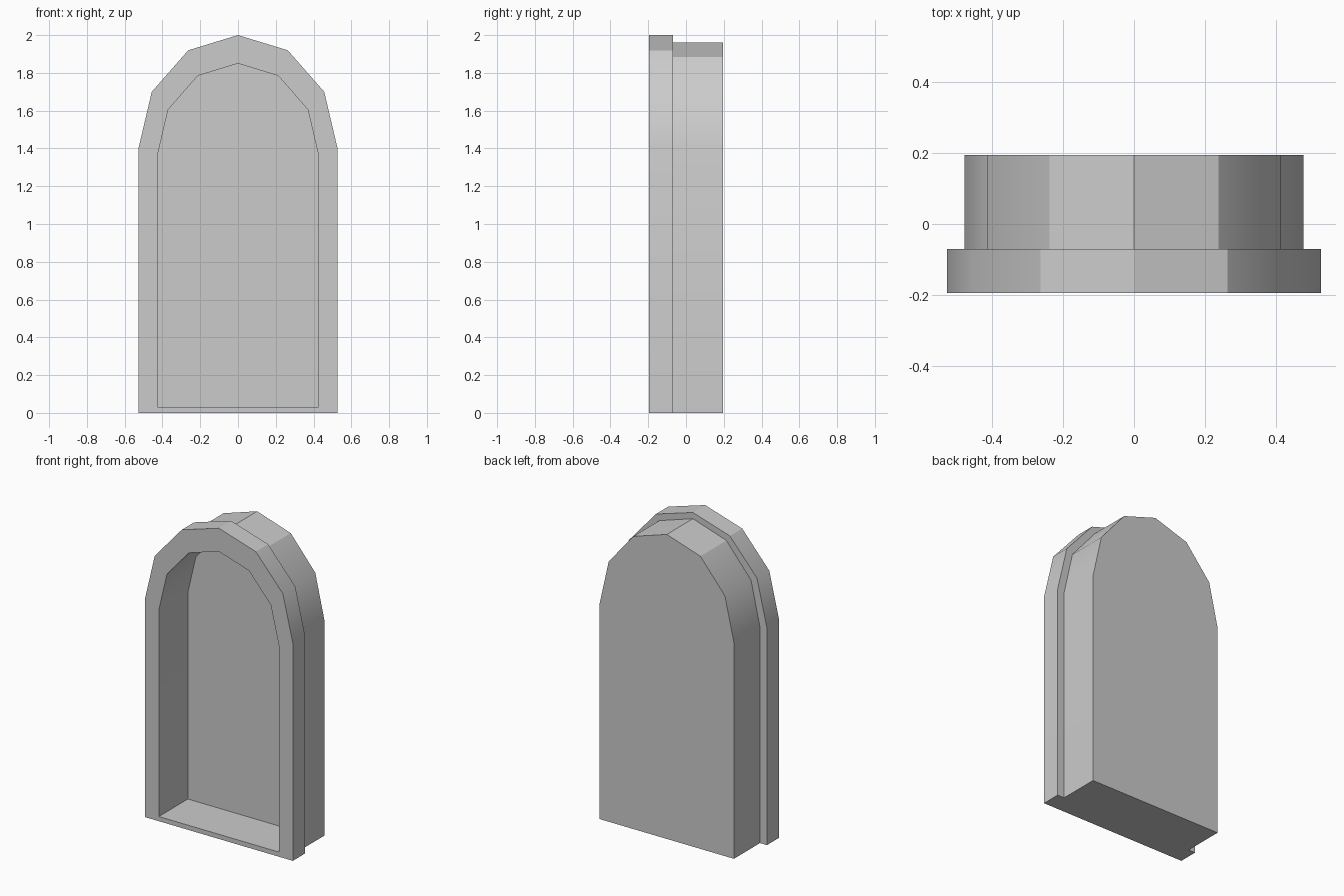
import bpy, bmesh, math

if "Cube" in bpy.data.objects:
    bpy.data.objects.remove(bpy.data.objects["Cube"])


def arch_loop(bm, half_w, bottom, spring, top, y):
    """Arched outline: two feet plus a six-segment half ellipse."""
    pts = [(half_w, bottom)]
    for i in range(7):
        a = math.pi * i / 6
        pts.append((half_w * math.cos(a), spring + (top - spring) * math.sin(a)))
    pts.append((-half_w, bottom))
    return [bm.verts.new((x, y, z)) for x, z in pts]


FRAME = (0.527, 0.0, 1.40, 2.0)
BODY = (0.478, 0.0, 1.39, 1.96)
OPENING = (0.427, 0.03, 1.36, 1.85)

bm = bmesh.new()
# Outlines in order: back panel, step, front frame, recess
loops = [arch_loop(bm, *shape, y) for shape, y in (
    (BODY, 0.195), (BODY, -0.07), (FRAME, -0.07),
    (FRAME, -0.195), (OPENING, -0.195), (OPENING, 0.10))]

for k, (a, b) in enumerate(zip(loops, loops[1:])):
    n = len(a)
    for i in range(n):
        j = (i + 1) % n
        if k == 1 and j == 0:
            continue  # body and frame are flush underneath
        bm.faces.new((a[i], a[j], b[j], b[i]))

# Back panel and recess floor
bm.faces.new(loops[0])
bm.faces.new(loops[-1])
bmesh.ops.recalc_face_normals(bm, faces=bm.faces)

mesh = bpy.data.meshes.new("arched_niche")
bm.to_mesh(mesh)
bm.free()
niche = bpy.data.objects.new("arched_niche", mesh)
bpy.context.collection.objects.link(niche)

# Soften the lower arch facets, keep real corners sharp
bpy.context.view_layer.objects.active = niche
niche.select_set(True)
bpy.ops.object.shade_smooth_by_angle(angle=math.radians(30))
